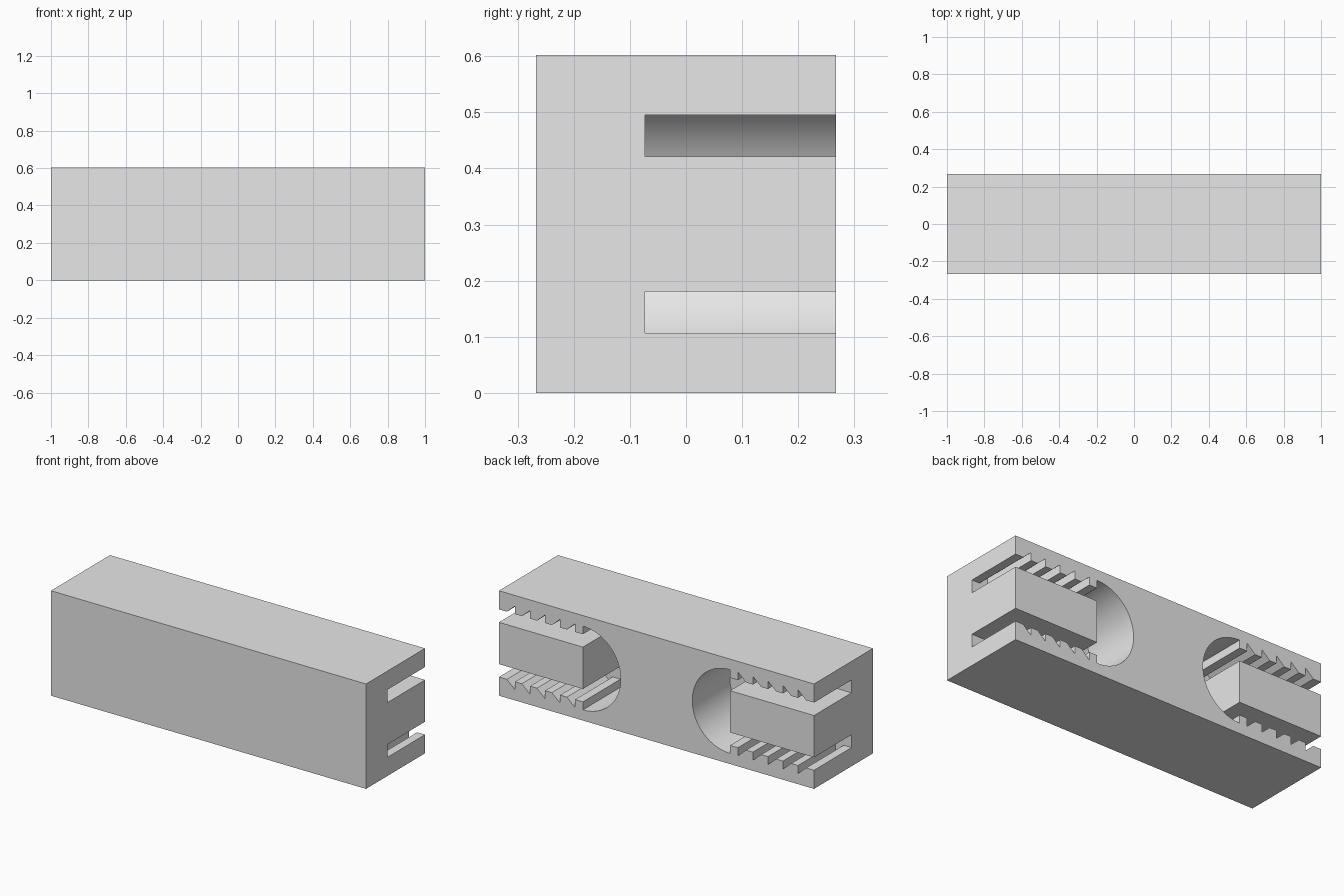
import bpy
import bmesh
from math import sin, cos, pi, radians

default = bpy.data.objects.get("Cube")
if default:
    bpy.data.objects.remove(default, do_unlink=True)

WIDTH, DEPTH, HEIGHT = 2.0, 0.535, 0.602
MID = HEIGHT / 2
POCKET_Y = -0.073      # floor of the recesses
POST_X = 0.467         # inner end of each post
POST_HALF = 0.12       # half height of a post
SLOT = 0.194           # distance from mid height to the tooth tips
RADIUS = 0.24          # round opening and tooth roots
OUT = 1.1              # cutters run past the block ends

grey = bpy.data.materials.new("light grey")
grey.use_nodes = True
grey.diffuse_color = (0.8, 0.8, 0.8, 1)
grey.node_tree.nodes["Principled BSDF"].inputs["Base Color"].default_value = (0.8, 0.8, 0.8, 1)


def extrude_profile(name, points, y0, y1):
    """Solid from an (x, z) outline, running from y0 to y1."""
    bm = bmesh.new()
    face = bm.faces.new([bm.verts.new((x, y0, z)) for x, z in points])
    ext = bmesh.ops.extrude_face_region(bm, geom=[face])
    moved = [v for v in ext["geom"] if isinstance(v, bmesh.types.BMVert)]
    bmesh.ops.translate(bm, verts=moved, vec=(0, y1 - y0, 0))
    bmesh.ops.recalc_face_normals(bm, faces=bm.faces)
    mesh = bpy.data.meshes.new(name)
    bm.to_mesh(mesh)
    bm.free()
    mesh.materials.append(grey)
    obj = bpy.data.objects.new(name, mesh)
    bpy.context.collection.objects.link(obj)
    return obj


def pocket_outline(side):
    """Half-round opening leading into two toothed slots around a post."""
    # Teeth, from the outer end inwards, as (x, distance from mid height)
    teeth = [(OUT, SLOT)]
    for i in range(5):
        wall = 0.898 - i * 0.0953
        teeth += [(wall + 0.052, SLOT), (wall, RADIUS), (wall, SLOT)]
    teeth.append((POST_X, SLOT))
    # Half circle from bottom to top
    steps = 32
    arc = [(POST_X - RADIUS * sin(pi * i / steps), -RADIUS * cos(pi * i / steps))
           for i in range(steps + 1)]
    post = [(OUT, POST_HALF), (POST_X, POST_HALF), (POST_X, -POST_HALF), (OUT, -POST_HALF)]
    lower = [(x, -d) for x, d in teeth]
    outline = post + lower + arc + teeth[::-1]
    return [(side * x, MID + d) for x, d in outline]


# Main block
w = WIDTH / 2
block = extrude_profile("connector_block", [(-w, 0), (w, 0), (w, HEIGHT), (-w, HEIGHT)],
                        -DEPTH / 2, DEPTH / 2)

# Cut the two mirrored pockets, open at the back and the ends
cutters = []
for side, label in ((1, "left"), (-1, "right")):
    cutter = extrude_profile(label + "_pocket_cutter", pocket_outline(side), POCKET_Y, DEPTH)
    cutter.hide_render = True
    mod = block.modifiers.new(label + "_pocket", 'BOOLEAN')
    mod.operation = 'DIFFERENCE'
    mod.solver = 'EXACT'
    mod.object = cutter
    cutters.append(cutter)

bpy.ops.object.select_all(action='DESELECT')
block.select_set(True)
bpy.context.view_layer.objects.active = block
for mod in list(block.modifiers):
    bpy.ops.object.modifier_apply(modifier=mod.name)
for cutter in cutters:
    bpy.data.objects.remove(cutter, do_unlink=True)

# Smooth the round walls, keep all other edges crisp
bpy.ops.object.shade_smooth_by_angle(angle=radians(25))
